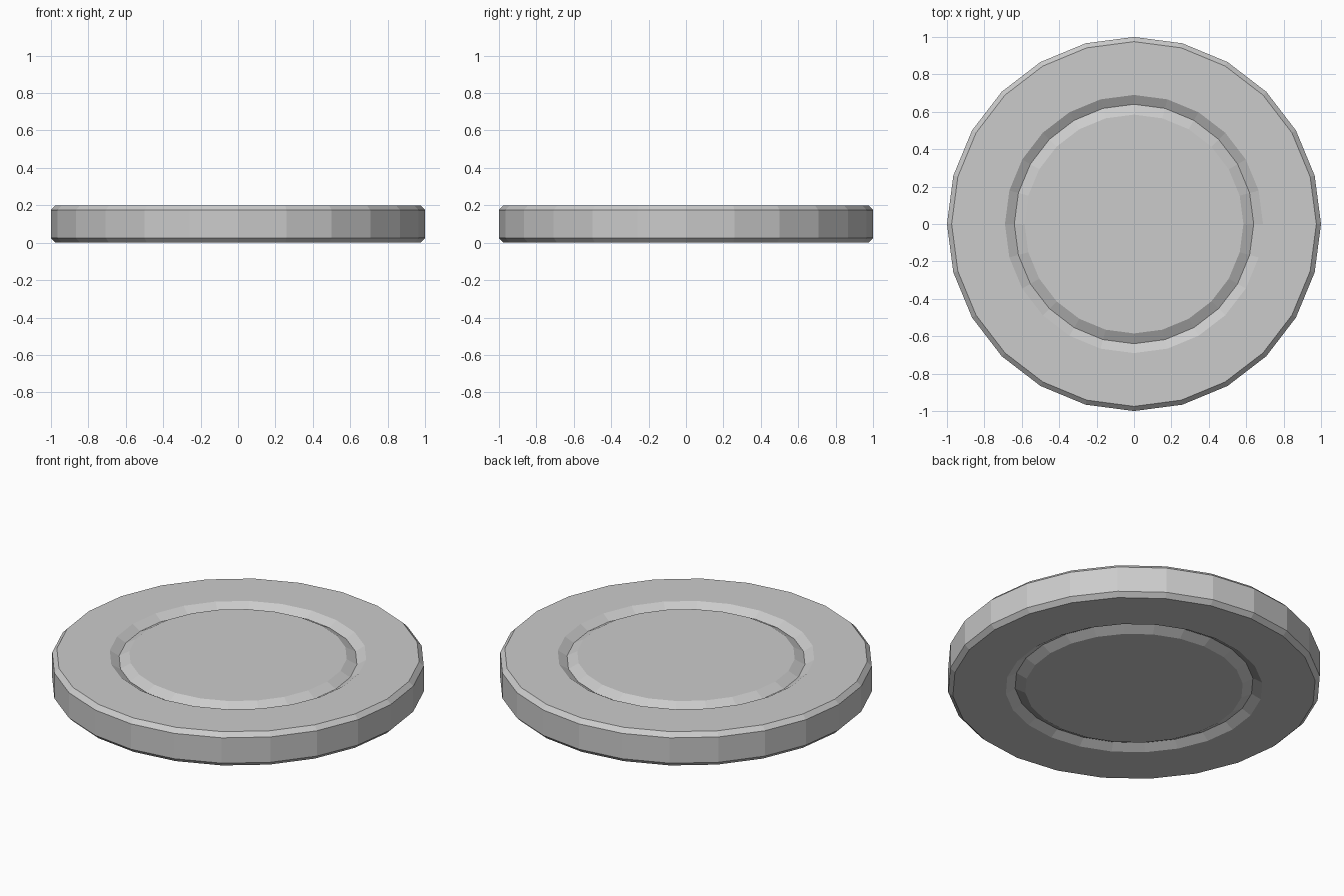
import bpy, bmesh
from math import cos, sin, pi

if "Cube" in bpy.data.objects:
    bpy.data.objects.remove(bpy.data.objects["Cube"])

SIDES = 24
HEIGHT = 0.2

# Half profile (radius, z): groove in bottom, bevelled rim, groove in top
bottom = [(0.585, 0.0), (0.64, 0.03), (0.69, 0.0), (0.975, 0.0), (1.0, 0.025)]
profile = bottom + [(r, HEIGHT - z) for r, z in reversed(bottom)]

# Sweep the profile into rings and bridge them
bm = bmesh.new()
rings = [[bm.verts.new((r * cos(2 * pi * i / SIDES), r * sin(2 * pi * i / SIDES), z))
          for i in range(SIDES)] for r, z in profile]
for a, b in zip(rings, rings[1:]):
    for i in range(SIDES):
        j = (i + 1) % SIDES
        bm.faces.new((a[i], a[j], b[j], b[i]))

# Flat centre discs
bm.faces.new(rings[0][::-1])
bm.faces.new(rings[-1])
bmesh.ops.recalc_face_normals(bm, faces=bm.faces)

mesh = bpy.data.meshes.new("grooved_disc")
bm.to_mesh(mesh)
bm.free()
bpy.context.collection.objects.link(bpy.data.objects.new("grooved_disc", mesh))
